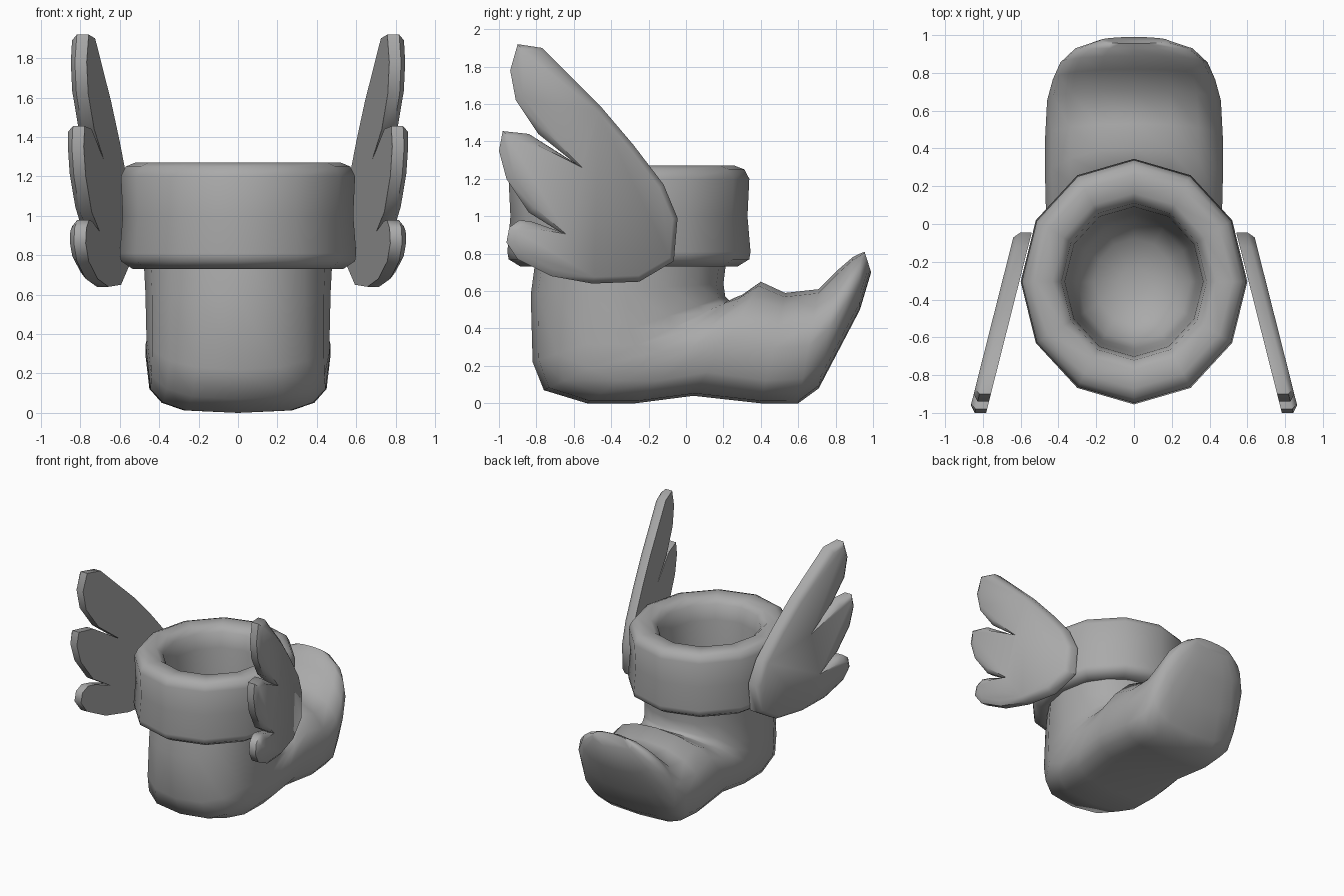
import bpy, bmesh
from math import sin, cos, pi

cube = bpy.data.objects.get("Cube")
if cube:
    bpy.data.objects.remove(cube, do_unlink=True)

GREY = (0.4, 0.4, 0.4, 1)
grey = bpy.data.materials.new("plain grey")
grey.use_nodes = True
grey.diffuse_color = GREY
grey.node_tree.nodes["Principled BSDF"].inputs["Base Color"].default_value = GREY


def finish(bm, name, angle):
    """Turn a bmesh into a smooth shaded object."""
    bmesh.ops.recalc_face_normals(bm, faces=bm.faces)
    mesh = bpy.data.meshes.new(name)
    bm.to_mesh(mesh)
    bm.free()
    mesh.materials.append(grey)
    obj = bpy.data.objects.new(name, mesh)
    bpy.context.collection.objects.link(obj)
    bpy.ops.object.select_all(action='DESELECT')
    obj.select_set(True)
    bpy.context.view_layer.objects.active = obj
    bpy.ops.object.shade_smooth_by_angle(angle=angle * pi / 180)
    return obj


def loft(bm, rings, cap_end=True):
    """Skin a list of equal-length point rings."""
    loops = [[bm.verts.new(p) for p in ring] for ring in rings]
    for a, b in zip(loops, loops[1:]):
        for i in range(len(a)):
            j = (i + 1) % len(a)
            bm.faces.new((a[i], a[j], b[j], b[i]))
    if cap_end:
        bm.faces.new(loops[-1])


def power(v, n):
    return (1 if v >= 0 else -1) * abs(v) ** (2 / n)


def section(low, high, width, square, sides=16):
    """Rounded ring spanning two profile points, squarer on its low side."""
    ring = []
    for i in range(sides):
        a = 2 * pi * i / sides
        n = square if sin(a) < 0 else 2.15
        t = 0.5 + 0.5 * power(sin(a), n)
        ring.append((width * power(cos(a), n),
                     low[0] + (high[0] - low[0]) * t,
                     low[1] + (high[1] - low[1]) * t))
    return ring


# Boot: sections fan from the level shaft round to the upturned toe
stations = [
    ((-.80, .80), (.22, .80), .48, 2), ((-.83, .58), (.20, .64), .47, 2.1),
    ((-.82, .22), (.21, .57), .465, 2.4), ((-.76, .07), (.23, .55), .465, 2.8),
    ((-.53, 0), (.25, .56), .465, 3.4), ((-.27, 0), (.30, .58), .465, 3.6),
    ((.04, .04), (.40, .65), .47, 3.6), ((.40, 0), (.53, .59), .47, 3.6),
    ((.60, 0), (.71, .61), .46, 3.4), ((.71, .08), (.82, .72), .43, 3),
    ((.82, .29), (.89, .78), .39, 2.6), ((.93, .50), (.93, .80), .31, 2.3),
    ((.99, .70), (.955, .81), .18, 2),
]
bm = bmesh.new()
loft(bm, [section(*s) for s in stations])
finish(bm, "boot", 60)

# Cuff and hollow lining: one oval lathe, outside edge to inner floor
profile = [(.78, .74), (.89, .73), (.99, .77), (1, .81), (.975, 1), (.99, 1.2),
           (.95, 1.25), (.87, 1.27), (.72, 1.265), (.64, 1.22), (.61, 1.1),
           (.58, .8), (.55, .5), (.50, .32), (.35, .22), (.12, .18)]
bm = bmesh.new()
loft(bm, [[(.6 * f * cos(pi * i / 6), -.305 + .65 * f * sin(pi * i / 6), z)
           for i in range(12)] for f, z in profile])
finish(bm, "cuff", 50)

# Wings: three-feather plates, flaring out to the back, bevelled outside
outline = [(-.045, .99), (-.065, .76), (-.25, .65), (-.5, .64), (-.72, .68),
           (-.9, .77), (-.96, .86), (-.945, .94), (-.89, .98), (-.82, .97),
           (-.68, .92), (-.84, 1.02), (-.96, 1.2), (-1, 1.35), (-.98, 1.455),
           (-.84, 1.44), (-.59, 1.28), (-.79, 1.44), (-.91, 1.62), (-.94, 1.78),
           (-.9, 1.92), (-.77, 1.9), (-.45, 1.58), (-.28, 1.38), (-.12, 1.17)]


def wing(side, name):
    bm = bmesh.new()
    inner, outer = ([(side * (base - .253 * y), y, z) for y, z in outline]
                    for base in (.53, .59))
    loft(bm, [inner, outer])
    bm.faces.ensure_lookup_table()
    rim_face = bm.faces[-1]
    bm.faces.new([bm.verts[i] for i in reversed(range(len(outline)))]
                 if bm.verts.ensure_lookup_table() is None else [])
    bmesh.ops.recalc_face_normals(bm, faces=bm.faces)
    bmesh.ops.inset_region(bm, faces=[rim_face], thickness=.035, depth=.03,
                           use_even_offset=False)
    finish(bm, name, 50)


wing(1, "left_wing")
wing(-1, "right_wing")
